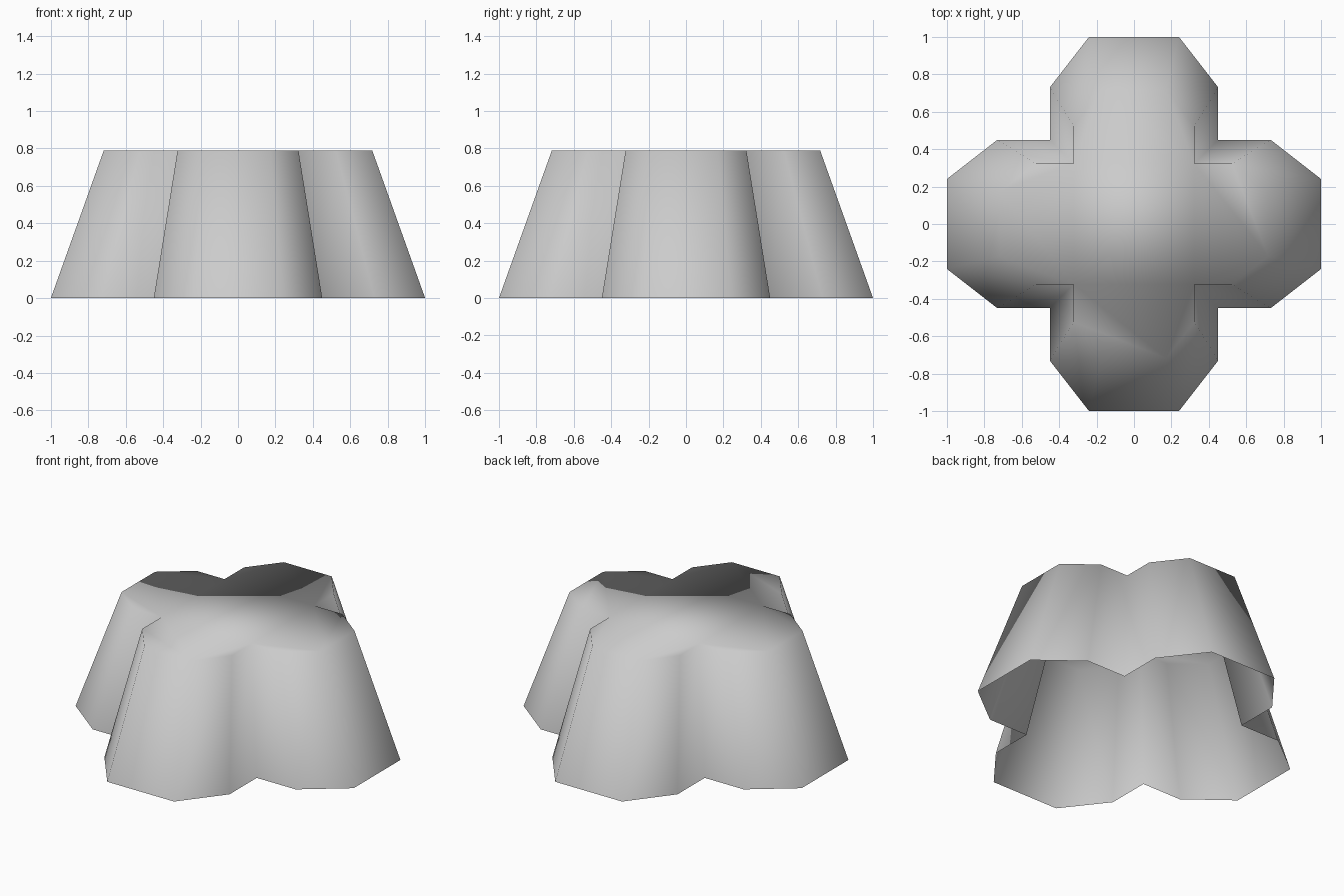
import bpy
import bmesh
from mathutils import Matrix, Vector

cube = bpy.data.objects.get("Cube")
if cube:
    bpy.data.objects.remove(cube, do_unlink=True)

HEIGHT = 0.79
TAPER = 0.717

# One plain grey material
grey = bpy.data.materials.new("plain_grey")
grey.use_nodes = True
colour = (0.6, 0.6, 0.6, 1)
grey.diffuse_color = colour
grey.node_tree.nodes["Principled BSDF"].inputs["Base Color"].default_value = colour

# Cross-shaped outline: one quarter, turned four times
quarter = [(1, 0.24), (0.73, 0.45), (0.45, 0.45), (0.45, 0.73), (0.24, 1)]
outline = []
for turn in range(4):
    rotation = Matrix.Rotation(turn * 1.5707963, 3, "Z")
    outline += [rotation @ Vector((x, y, 0)) for x, y in quarter]

# Tapered walls, open underneath, closed by a flat top
bm = bmesh.new()
base = [bm.verts.new(p) for p in outline]
rim = [bm.verts.new((p.x * TAPER, p.y * TAPER, HEIGHT)) for p in outline]
for i in range(len(base)):
    j = (i + 1) % len(base)
    bm.faces.new((base[i], base[j], rim[j], rim[i]))
bm.faces.new(rim)
for face in bm.faces:
    face.smooth = True

mesh = bpy.data.meshes.new("cross_cover")
bm.to_mesh(mesh)
bm.free()
mesh.materials.append(grey)
cover = bpy.data.objects.new("cross_cover", mesh)
bpy.context.collection.objects.link(cover)
